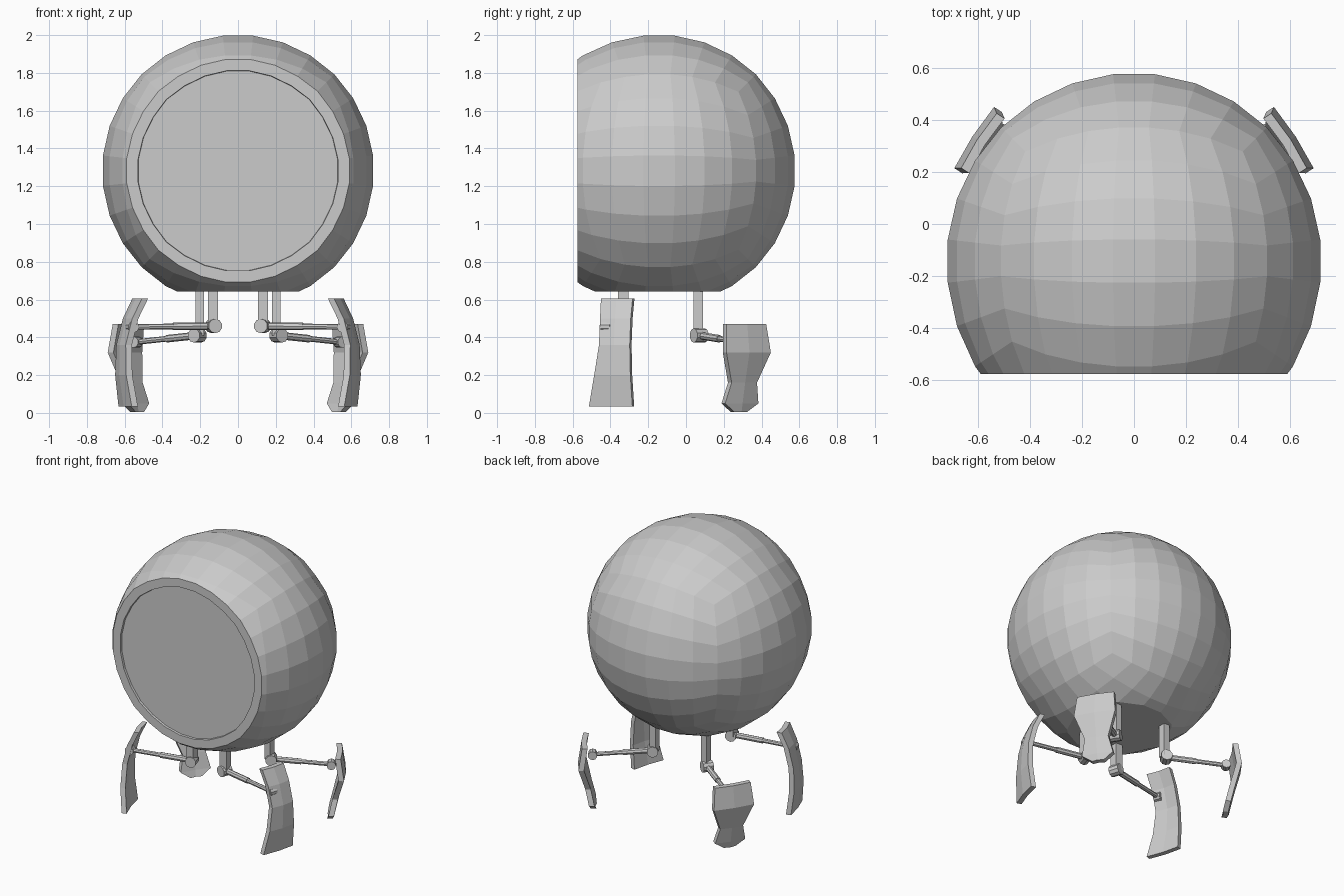
import bpy, bmesh, math
from mathutils import Vector, Matrix

if "Cube" in bpy.data.objects:
    bpy.data.objects.remove(bpy.data.objects["Cube"])


def make_object(name, bm, mirror=True):
    bmesh.ops.recalc_face_normals(bm, faces=bm.faces)
    mesh = bpy.data.meshes.new(name)
    bm.to_mesh(mesh)
    bm.free()
    ob = bpy.data.objects.new(name, mesh)
    bpy.context.collection.objects.link(ob)
    if mirror:
        m = ob.modifiers.new("Mirror", 'MIRROR')
        m.use_clip = False
        m.use_mirror_merge = False
    return ob


def rod(bm, a, b, r, sides=8):
    a, b = Vector(a), Vector(b)
    d = b - a
    mat = Matrix.Translation((a + b) / 2) @ d.to_track_quat('Z', 'Y').to_matrix().to_4x4()
    bmesh.ops.create_cone(bm, cap_ends=True, segments=sides, radius1=r, radius2=r,
                          depth=d.length, matrix=mat)


def box(bm, lo, hi):
    lo, hi = Vector(lo), Vector(hi)
    mat = Matrix.Translation((lo + hi) / 2) @ Matrix.Diagonal((*(hi - lo), 1))
    bmesh.ops.create_cube(bm, size=1, matrix=mat)


def cut(bm, co, no):
    # slice off the outer side and cap the opening
    geom = bm.verts[:] + bm.edges[:] + bm.faces[:]
    res = bmesh.ops.bisect_plane(bm, geom=geom, plane_co=co, plane_no=no, clear_outer=True)
    edges = [e for e in res['geom_cut'] if isinstance(e, bmesh.types.BMEdge)]
    return bmesh.ops.edgeloop_fill(bm, edges=edges)['faces']


# faceted round body: cube sphere, flat bottom, flat front with a recessed disc
bm = bmesh.new()
bmesh.ops.create_cube(bm, size=2)
bmesh.ops.subdivide_edges(bm, edges=bm.edges[:], cuts=6, use_grid_fill=True)
for v in bm.verts:
    p = Vector([math.tan(c * math.pi / 4) for c in v.co]).normalized() * 0.724
    if p.y < 0:
        p.y *= 1.06
    v.co = p + Vector((0, -0.14, 1.282))
cut(bm, (0, 0, 0.643), (0, 0, -1))
front = cut(bm, (0, -0.575, 0), (0, -1, 0))
bmesh.ops.recalc_face_normals(bm, faces=bm.faces)
bmesh.ops.inset_region(bm, faces=front, thickness=0.06, depth=0)
bmesh.ops.inset_region(bm, faces=front, thickness=0.002, depth=-0.015)
make_object("round_body", bm, mirror=False)


def leg(name, strut_lo, strut_hi, hub, end, ref, angle, thick, rows):
    n = Vector((math.cos(angle), math.sin(angle), 0))
    t = Vector((-n.y, n.x, 0))
    hub, end = Vector(hub), Vector(end)

    # vertical strut
    bm = bmesh.new()
    box(bm, strut_lo, strut_hi)
    make_object(name + "_strut", bm)

    # two-stage arm with a pivot at each end
    bm = bmesh.new()
    mid = hub.lerp(end, 0.5)
    rod(bm, hub, mid, 0.02)
    rod(bm, mid, end, 0.015)
    rod(bm, hub - t * 0.035, hub + t * 0.035, 0.038, 10)
    rod(bm, end - t * 0.025, end + t * 0.025, 0.03, 10)
    make_object(name + "_arm", bm)

    # curved pad lofted through (height, outward, side start, side end)
    bm = bmesh.new()
    rings = []
    for z, out, t0, t1 in rows:
        base = Vector(ref) + n * out + Vector((0, 0, z))
        tm = (t0 + t1) / 2
        ring = []
        for off, crown in ((thick / 2, 0.008), (-thick / 2, 0.008)):
            pts = [base + n * off + t * t0, base + n * (off + crown) + t * tm,
                   base + n * off + t * t1]
            ring += pts if off > 0 else pts[::-1]
        rings.append([bm.verts.new(p) for p in ring])
    for a, b in zip(rings, rings[1:]):
        for i in range(6):
            j = (i + 1) % 6
            bm.faces.new((a[i], a[j], b[j], b[i]))
    bm.faces.new(rings[0])
    bm.faces.new(rings[-1])
    make_object(name + "_pad", bm)


leg("front_leg", (0.105, -0.36, 0.46), (0.16, -0.305, 0.70),
    (0.13, -0.335, 0.46), (0.56, -0.42, 0.455), (0.57, -0.38, 0), math.radians(-17), 0.034,
    [(0.605, -0.055, -0.085, 0.09), (0.50, -0.005, -0.075, 0.095),
     (0.36, 0.03, -0.07, 0.10), (0.20, 0.035, -0.095, 0.105),
     (0.035, 0.015, -0.13, 0.11)])

leg("back_leg", (0.18, 0.04, 0.41), (0.225, 0.09, 0.70),
    (0.215, 0.07, 0.41), (0.54, 0.285, 0.375), (0.58, 0.31, 0), math.radians(33), 0.036,
    [(0.47, 0.0, -0.125, 0.125), (0.32, 0.022, -0.14, 0.14),
     (0.16, -0.02, -0.08, 0.08), (0.05, -0.045, -0.105, 0.105),
     (0.005, -0.055, -0.04, 0.04)])
